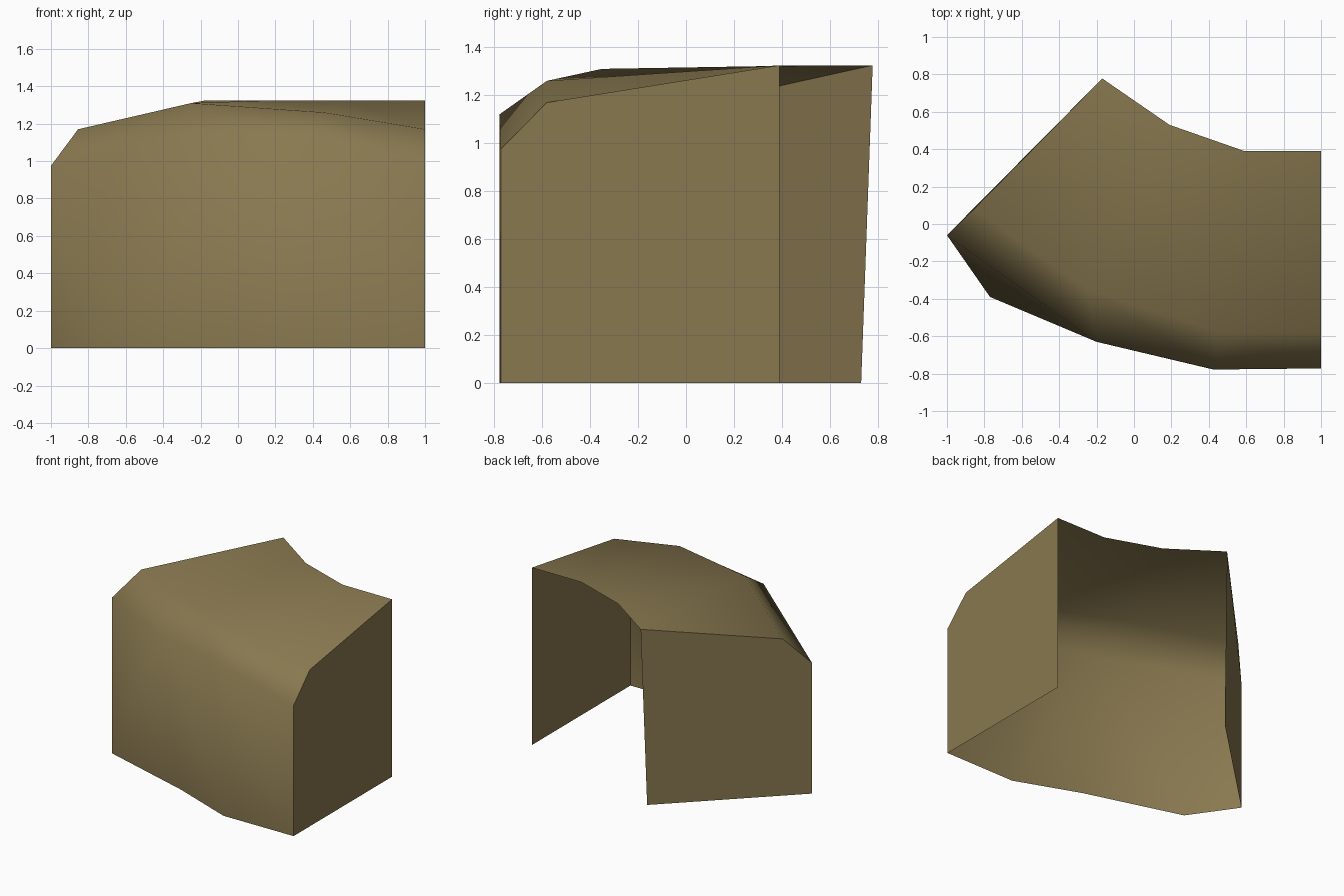
import bpy

if "Cube" in bpy.data.objects:
    bpy.data.objects.remove(bpy.data.objects["Cube"])

mat = bpy.data.materials.new("olive_brown")
mat.diffuse_color = (0.25, 0.19, 0.08, 1)
mat.use_nodes = True
mat.node_tree.nodes["Principled BSDF"].inputs["Base Color"].default_value = mat.diffuse_color


def make_part(name, verts, faces, smooth):
    mesh = bpy.data.meshes.new(name)
    mesh.from_pydata(verts, [], faces)
    mesh.materials.append(mat)
    mesh.polygons.foreach_set("use_smooth", [smooth] * len(faces))
    mesh.update()
    obj = bpy.data.objects.new(name, mesh)
    bpy.context.collection.objects.link(obj)
    return obj


# Cross-sections around the bend: base, wall top, bevel top, inner rim
sections = [
    [(1, -.772, 0), (1, -.772, .975), (1, -.58, 1.17), (1, .39, 1.325)],
    [(.425, -.778, 0), (.43, -.778, 1.12), (.46, -.58, 1.26), (.59, .39, 1.325)],
    [(-.05, -.60, 0), (-.2, -.63, 1.135), (-.25, -.35, 1.31), (.19, .53, 1.325)],
    [(-.77, -.39, 0), (-1, -.06, .975), (-.855, .08, 1.17), (-.17, .778, 1.325)],
]
corner = (-1, -.06, 0)

# Curved shell: outer wall, bevel and top
verts = [p for s in sections for p in s] + [corner]
faces = []
for i in range(3):
    for j in range(3):
        a, b = i * 4 + j, i * 4 + j + 4
        if i == 2 and j == 0:
            faces += [(a, a + 1, b), (a + 1, b + 1, b)]
        else:
            faces.append((a, a + 1, b + 1, b))
faces.append((12, 13, 16))
make_part("curved_shell", verts, faces, True)

# Flat end walls
make_part("right_end_wall", sections[0] + [(1, .39, 0)], [(0, 4, 3, 2, 1)], False)
make_part("left_end_wall", [corner] + sections[3][1:] + [(-.19, .73, 0)],
          [(0, 1, 2, 3, 4)], False)
